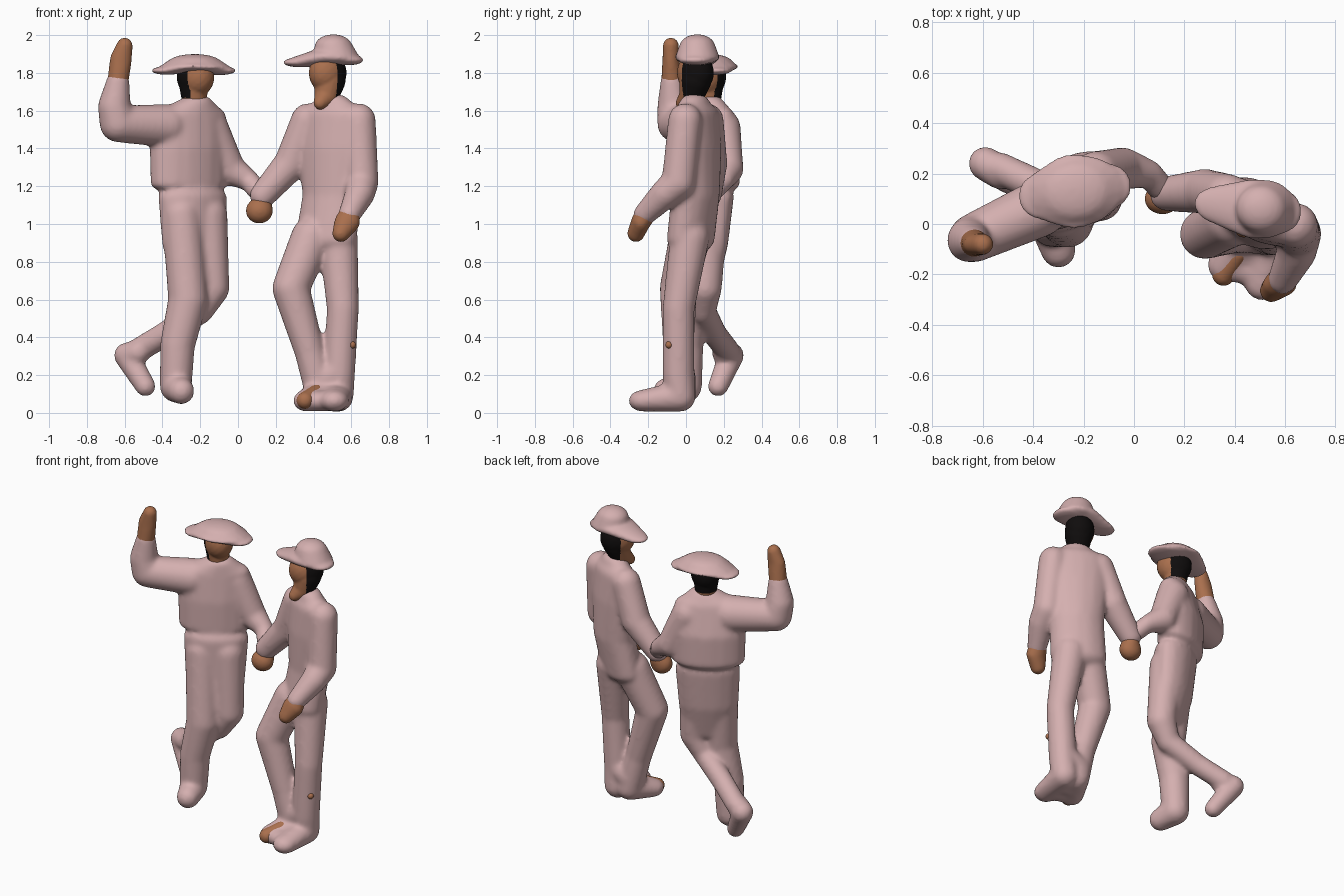
import bpy, bmesh, math
from mathutils import Vector, Matrix


def material(name, rgb):
    m = bpy.data.materials.new(name)
    m.diffuse_color = (*rgb, 1)
    return m


PINK = material("dusty_pink", (0.66, 0.43, 0.43))
SKIN = material("brown_skin", (0.40, 0.16, 0.075))
HAIR = material("black_hair", (0.005, 0.004, 0.004))

# evenly spread points on a unit sphere
N = 160
BALL = []
for i in range(N):
    z = 1 - 2 * (i + 0.5) / N
    t = i * math.pi * (3 - math.sqrt(5))
    s = math.sqrt(1 - z * z)
    BALL.append(Vector((s * math.cos(t), s * math.sin(t), z)))


def ball_points(node, yaw):
    """Node is (x, y, z, radius) or (x, y, z, rx, ry, rz)."""
    c = Vector(node[:3])
    r = node[3:] if len(node) == 6 else (node[3],) * 3
    rot = Matrix.Rotation(math.radians(yaw), 3, 'Z')
    return [c + rot @ Vector((p.x * r[0], p.y * r[1], p.z * r[2])) for p in BALL]


def part(name, mats, chains, voxel=0.012, smooth=14, rule=None):
    """Hull each pair of neighbouring ellipsoids, then melt everything together."""
    bm = bmesh.new()
    for yaw, nodes in chains:
        pairs = list(zip(nodes, nodes[1:])) or [(nodes[0], nodes[0])]
        for a, b in pairs:
            pts = ball_points(a, yaw) + (ball_points(b, yaw) if a is not b else [])
            bmesh.ops.convex_hull(bm, input=[bm.verts.new(p) for p in pts])
    bmesh.ops.delete(bm, geom=[v for v in bm.verts if not v.link_faces], context='VERTS')
    bmesh.ops.recalc_face_normals(bm, faces=bm.faces[:])
    me = bpy.data.meshes.new(name)
    bm.to_mesh(me)
    bm.free()
    ob = bpy.data.objects.new(name, me)
    bpy.context.collection.objects.link(ob)
    rm = ob.modifiers.new("melt", 'REMESH')
    rm.mode = 'VOXEL'
    rm.voxel_size = voxel
    sm = ob.modifiers.new("soften", 'SMOOTH')
    sm.factor = 0.5
    sm.iterations = smooth
    bpy.context.view_layer.update()
    done = bpy.data.meshes.new_from_object(ob.evaluated_get(bpy.context.evaluated_depsgraph_get()))
    ob.modifiers.clear()
    ob.data = done
    done.materials.clear()
    for m in mats:
        done.materials.append(m)
    for f in done.polygons:
        f.use_smooth = True
        f.material_index = rule(f.center) if rule else 0
    return ob


def head(name, centre, facing, chains):
    c, d = Vector(centre), Vector(facing).normalized()
    part(name, [SKIN, HAIR], chains, 0.008, 3,
         lambda p: 1 if (p - c).dot(d) < 0.012 and p.z > 1.67 else 0)


# ---- left dancer: one arm raised, one foot kicked back ----
torso = [(30, [(-0.25, 0.12, 1.57, 0.21, 0.10, 0.08), (-0.26, 0.13, 1.40, 0.23, 0.13, 0.05),
               (-0.26, 0.13, 1.21, 0.225, 0.125, 0.05)]),
         (30, [(-0.25, 0.12, 1.57, 0.20, 0.10, 0.075), (-0.22, 0.12, 1.645, 0.09, 0.075, 0.04)]),
         (30, [(-0.24, 0.11, 1.14, 0.20, 0.12, 0.08), (-0.235, 0.095, 0.90, 0.185, 0.105, 0.08),
               (-0.21, 0.07, 0.70, 0.155, 0.085, 0.06)])]
arms = [(0, [(-0.38, 0.06, 1.52, 0.115), (-0.635, -0.055, 1.53, 0.098),
             (-0.655, -0.065, 1.62, 0.088), (-0.635, -0.075, 1.76, 0.06)]),
        (0, [(-0.15, 0.19, 1.51, 0.10), (-0.045, 0.22, 1.29, 0.085),
             (0.06, 0.20, 1.23, 0.055), (0.10, 0.15, 1.18, 0.055)])]
legs = [(0, [(-0.30, 0.05, 1.05, 0.105), (-0.265, 0.01, 0.60, 0.105), (-0.32, 0.0, 0.36, 0.093),
             (-0.33, 0.0, 0.14, 0.085), (-0.30, -0.105, 0.115, 0.07)]),
        (0, [(-0.16, 0.12, 1.05, 0.105), (-0.135, 0.10, 0.66, 0.09), (-0.20, 0.09, 0.54, 0.07),
             (-0.38, 0.15, 0.42, 0.066), (-0.53, 0.22, 0.33, 0.065)]),
        (0, [(-0.53, 0.20, 0.32, 0.065), (-0.59, 0.24, 0.305, 0.068), (-0.49, 0.17, 0.14, 0.055)])]
part("left_dancer_clothes", [PINK], torso + arms + legs)
part("left_dancer_raised_hand", [SKIN],
     [(0, [(-0.635, -0.075, 1.76, 0.056), (-0.62, -0.08, 1.87, 0.058, 0.045, 0.06),
           (-0.60, -0.08, 1.945, 0.042)])], 0.01, 3)
head("left_dancer_head", (-0.22, 0.11, 1.77), (0.75, -0.65, 0),
     [(-41, [(-0.225, 0.115, 1.78, 0.108, 0.09, 0.11)]),
      (0, [(-0.23, 0.12, 1.62, 0.06), (-0.235, 0.12, 1.75, 0.08)])])
part("left_dancer_hat", [PINK],
     [(8, [(-0.23, 0.13, 1.855, 0.14, 0.115, 0.045), (-0.23, 0.13, 1.83, 0.19, 0.145, 0.025)]),
      (8, [(-0.375, 0.11, 1.812, 0.085, 0.09, 0.022), (-0.24, 0.13, 1.835, 0.14, 0.15, 0.025),
           (-0.10, 0.15, 1.812, 0.09, 0.09, 0.024)])], 0.009, 6)

# ---- right dancer: one arm bent forward, one knee bowed out ----
torso = [(-28, [(0.50, 0.05, 1.57, 0.20, 0.10, 0.085), (0.50, 0.05, 1.40, 0.20, 0.115, 0.08),
                (0.50, 0.05, 1.15, 0.17, 0.115, 0.08), (0.465, 0.025, 0.92, 0.175, 0.11, 0.08)]),
         (-28, [(0.50, 0.05, 1.57, 0.18, 0.09, 0.08), (0.50, 0.045, 1.65, 0.095, 0.07, 0.04)])]
arms = [(0, [(0.64, -0.005, 1.55, 0.09), (0.655, -0.04, 1.22, 0.09),
             (0.645, -0.11, 1.16, 0.08), (0.59, -0.22, 1.05, 0.06)]),
        (0, [(0.37, 0.11, 1.55, 0.09), (0.28, 0.13, 1.32, 0.09), (0.13, 0.12, 1.15, 0.07)])]
legs = [(0, [(0.53, 0.02, 0.93, 0.105), (0.555, -0.04, 0.55, 0.085), (0.535, -0.04, 0.20, 0.085),
             (0.53, -0.03, 0.087, 0.082), (0.51, -0.23, 0.064, 0.075, 0.075, 0.058)]),
        (0, [(0.39, 0.02, 0.93, 0.11), (0.28, -0.04, 0.66, 0.10), (0.38, -0.04, 0.32, 0.08),
             (0.44, -0.03, 0.10, 0.085), (0.365, -0.16, 0.064, 0.075, 0.075, 0.058)]),
        (0, [(0.44, -0.03, 0.17, 0.085), (0.535, -0.04, 0.22, 0.085)]),
        (0, [(0.365, -0.15, 0.064, 0.07, 0.07, 0.055), (0.51, -0.19, 0.064, 0.07, 0.07, 0.055)]),
        (0, [(0.45, -0.09, 0.08, 0.085, 0.08, 0.07), (0.52, -0.10, 0.08, 0.08, 0.08, 0.07)])]
part("right_dancer_clothes", [PINK], torso + arms + legs)
part("right_dancer_free_hand", [SKIN],
     [(0, [(0.59, -0.215, 1.05, 0.055), (0.578, -0.24, 1.01, 0.068, 0.05, 0.06),
           (0.545, -0.265, 0.95, 0.046)])], 0.01, 3)
part("right_dancer_held_hand", [SKIN],
     [(0, [(0.125, 0.115, 1.10, 0.055), (0.113, 0.10, 1.07, 0.072, 0.062, 0.068)])], 0.01, 3)
head("right_dancer_head", (0.475, 0.055, 1.77), (-0.75, -0.65, 0),
     [(41, [(0.475, 0.05, 1.80, 0.108, 0.09, 0.11)]),
      (0, [(0.435, -0.02, 1.64, 0.035), (0.47, 0.03, 1.68, 0.065), (0.485, 0.05, 1.76, 0.085)])])
part("right_dancer_hat", [PINK],
     [(-8, [(0.505, 0.06, 1.94, 0.10, 0.095, 0.065), (0.52, 0.06, 1.88, 0.125, 0.118, 0.035)]),
      (-8, [(0.335, 0.075, 1.855, 0.10, 0.075, 0.026), (0.48, 0.06, 1.885, 0.13, 0.12, 0.045),
            (0.58, 0.05, 1.868, 0.088, 0.09, 0.028)])], 0.009, 12)
# bare patches on the instep and the outer calf
part("right_dancer_foot_patch", [SKIN],
     [(0, [(0.415, -0.115, 0.11, 0.042), (0.355, -0.20, 0.066, 0.046)])], 0.008, 2)
part("right_dancer_calf_patch", [SKIN], [(0, [(0.605, -0.09, 0.36, 0.02)])], 0.005, 1)
